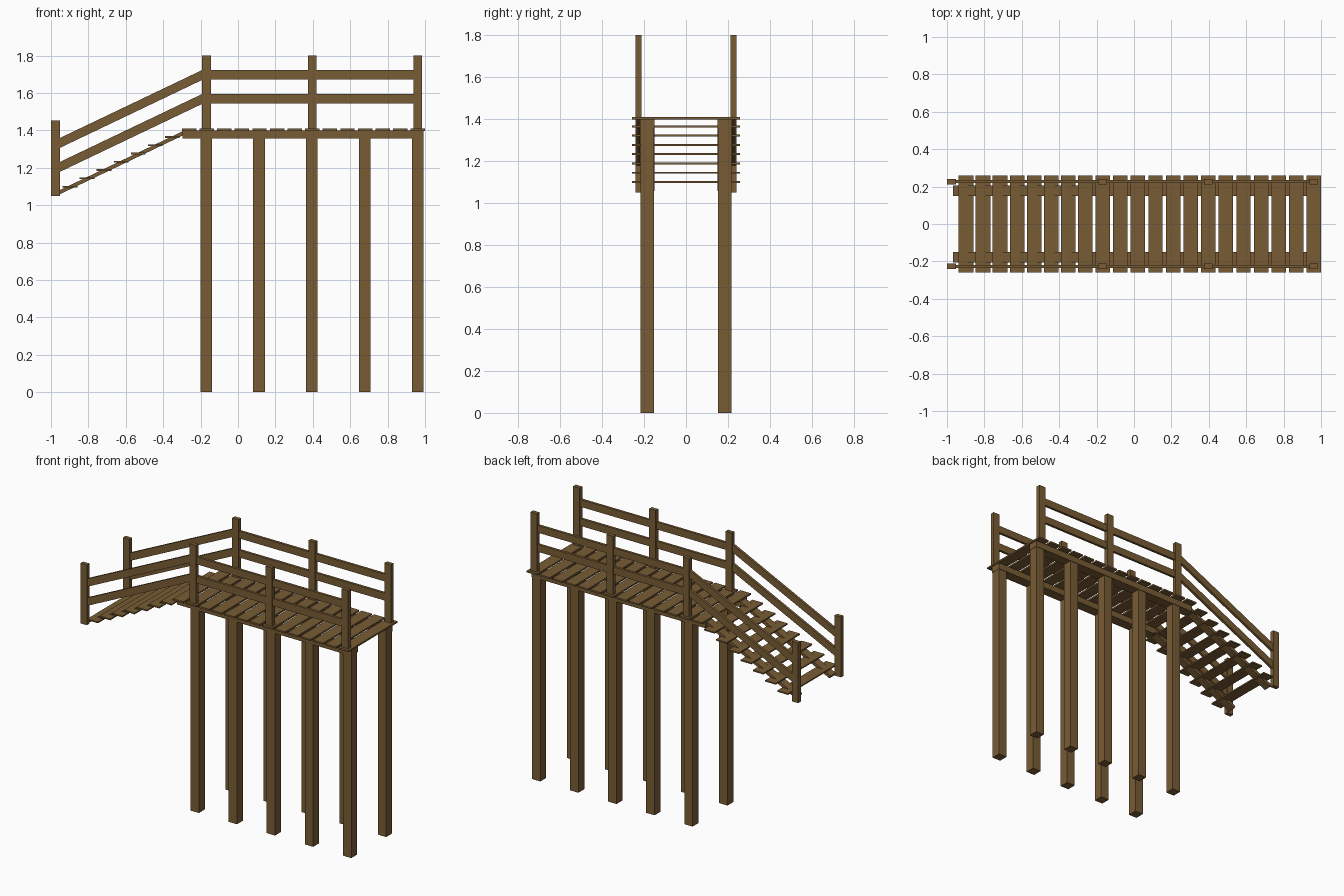
import bpy

if "Cube" in bpy.data.objects:
    bpy.data.objects.remove(bpy.data.objects["Cube"])

wood = bpy.data.materials.new("brown wood")
wood.diffuse_color = (0.19, 0.107, 0.036, 1)
wood.use_nodes = True
wood.node_tree.nodes["Principled BSDF"].inputs["Base Color"].default_value = wood.diffuse_color


def prism(name, profile, y0, y1):
    """Extrude an x-z profile from y0 to y1."""
    n = len(profile)
    verts = [(x, y0, z) for x, z in profile] + [(x, y1, z) for x, z in profile]
    faces = [tuple(range(n)), tuple(range(2 * n - 1, n - 1, -1))]
    faces += [(i, i + n, (i + 1) % n + n, (i + 1) % n) for i in range(n)]
    me = bpy.data.meshes.new(name)
    me.from_pydata(verts, [], faces)
    me.materials.append(wood)
    ob = bpy.data.objects.new(name, me)
    bpy.context.collection.objects.link(ob)
    return ob


def box(name, x0, x1, y0, y1, z0, z1):
    return prism(name, [(x0, z0), (x1, z0), (x1, z1), (x0, z1)], y0, y1)


def pair(name, profile, y0, y1):
    """Same part on both sides of the walkway."""
    prism("front_" + name, profile, -y1, -y0)
    prism("back_" + name, profile, y0, y1)


def pair_box(name, x0, x1, y0, y1, z0, z1):
    pair(name, [(x0, z0), (x1, z0), (x1, z1), (x0, z1)], y0, y1)


def pair_slope(name, x0, z0, x1, z1, h, y0, y1):
    """Sloping board with vertical height h, z given at its underside."""
    pair(name, [(x0, z0), (x1, z1), (x1, z1 + h), (x0, z0 + h)], y0, y1)


# Supporting legs and the beams they carry
for i in range(5):
    x = -0.17 + i * 0.2825
    pair_box("leg", x - 0.031, x + 0.031, 0.153, 0.216, 0, 1.358)
pair_box("deck_beam", -0.298, 0.993, 0.15, 0.219, 1.356, 1.399)

# Deck planks
for i in range(14):
    x = -0.3 + i * 0.0941
    box("deck_plank", x, x + 0.077, -0.258, 0.258, 1.398, 1.409)

# Stair treads and stringers
for i in range(7):
    x = -0.937 + i * 0.0909
    z = 1.095 + i * 0.0442
    box("stair_tread", x, x + 0.079, -0.258, 0.258, z, z + 0.009)
pair("stair_stringer", [(-0.958, 1.056), (-0.28, 1.38), (-0.29, 1.398),
                        (-0.967, 1.074)], 0.15, 0.205)

# Railing posts
for x in (-0.168, 0.397, 0.961):
    pair_box("railing_post", x - 0.024, x + 0.024, 0.212, 0.24, 1.405, 1.8)
pair_box("stair_post", -1.0, -0.953, 0.212, 0.24, 1.05, 1.453)

# Level and sloping rails
for z in (1.545, 1.673):
    pair_box("deck_rail", -0.168, 0.961, 0.218, 0.235, z, z + 0.049)
    pair_slope("stair_rail", -0.976, z - 0.378, -0.17, z + 0.007, 0.053, 0.218, 0.235)
